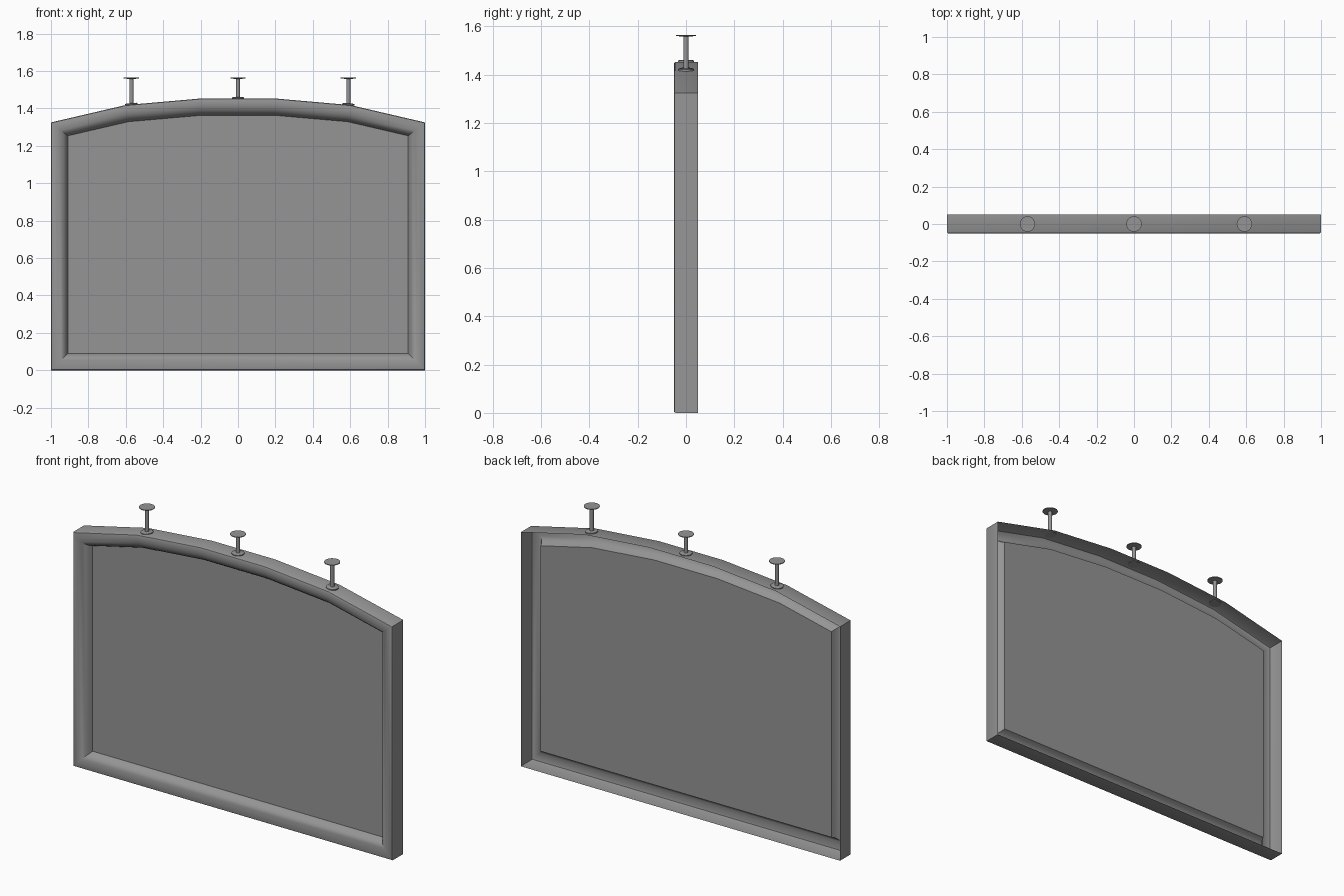
import bpy
import bmesh
import math
from mathutils import Vector, Matrix

cube = bpy.data.objects.get("Cube")
if cube:
    bpy.data.objects.remove(cube, do_unlink=True)

grey = bpy.data.materials.new("mid grey")
grey.use_nodes = True
COLOUR = (0.3, 0.3, 0.3, 1)
grey.diffuse_color = COLOUR
grey.node_tree.nodes["Principled BSDF"].inputs["Base Color"].default_value = COLOUR


def finish(name, bm, smooth=True):
    """Turn a bmesh into a named, coloured object."""
    mesh = bpy.data.meshes.new(name)
    bm.to_mesh(mesh)
    bm.free()
    mesh.materials.append(grey)
    obj = bpy.data.objects.new(name, mesh)
    bpy.context.collection.objects.link(obj)
    if smooth:
        bpy.ops.object.select_all(action='DESELECT')
        obj.select_set(True)
        bpy.context.view_layer.objects.active = obj
        bpy.ops.object.shade_smooth_by_angle(angle=math.radians(35))
    return obj


# Arched outline, counter-clockwise from the front
half = [(1, 0), (1, 1.325), (0.6, 1.418), (0.2, 1.453)]
outline = [Vector(p) for p in half] + [Vector((-x, z)) for x, z in reversed(half)]


def inset(points, d):
    """Move a closed outline inward by d with mitred corners."""
    result = []
    for i, p in enumerate(points):
        a = (p - points[i - 1]).normalized()
        b = (points[(i + 1) % len(points)] - p).normalized()
        na, nb = Vector((-a.y, a.x)), Vector((-b.y, b.x))
        result.append(p + (na + nb) * (d / (1 + na.dot(nb))))
    return result


def ring(bm, d, y):
    return [bm.verts.new((p.x, y, p.y)) for p in inset(outline, d)]


# Frame: moulding open at the back, given as (inset, depth)
profile = [(0, 0.05), (0, -0.043), (0.003, -0.048), (0.008, -0.05), (0.035, -0.05),
           (0.054, -0.045), (0.07, -0.035), (0.081, -0.021), (0.09, 0)]
bm = bmesh.new()
rings = [ring(bm, d, y) for d, y in profile]
count = len(outline)
for r, s in zip(rings, rings[1:]):
    for i in range(count):
        j = (i + 1) % count
        bm.faces.new((r[i], r[j], s[j], s[i]))
finish("frame", bm)

# Flat panel closing the inside of the frame
bm = bmesh.new()
bm.faces.new(ring(bm, 0.09, 0))
finish("panel", bm, smooth=False)


def lathe(name, points, location, tilt=0, sides=20):
    """Spin a (radius, height) profile about the vertical axis."""
    bm = bmesh.new()
    verts = [bm.verts.new((r, 0, z)) for r, z in points]
    edges = [bm.edges.new(pair) for pair in zip(verts, verts[1:])]
    bmesh.ops.spin(bm, geom=verts + edges, axis=(0, 0, 1), cent=(0, 0, 0),
                   angle=math.tau, steps=sides)
    bmesh.ops.remove_doubles(bm, verts=bm.verts, dist=0.0001)
    bmesh.ops.recalc_face_normals(bm, faces=bm.faces)
    bm.transform(Matrix.Translation(location) @ Matrix.Rotation(tilt, 4, 'Y'))
    finish(name, bm)


# Hangers: foot flange, rod and ceiling disc
TOP = 1.565
slope = math.atan2(0.035, 0.4)
for side, x, base, tilt in (("right", -0.57, 1.42, -slope),
                            ("middle", 0, 1.453, 0),
                            ("left", 0.59, 1.419, slope)):
    lathe(side + "_hanger_foot",
          [(0, -0.002), (0.033, -0.002), (0.033, 0.005), (0.028, 0.008), (0, 0.008)],
          (x, 0, base), tilt)
    lathe(side + "_hanger_rod", [(0.011, 0), (0.011, TOP - base - 0.002)], (x, 0, base))
    lathe(side + "_ceiling_disc",
          [(0, 0), (0.041, 0), (0.041, -0.004), (0.02, -0.007), (0, -0.007)], (x, 0, TOP))
